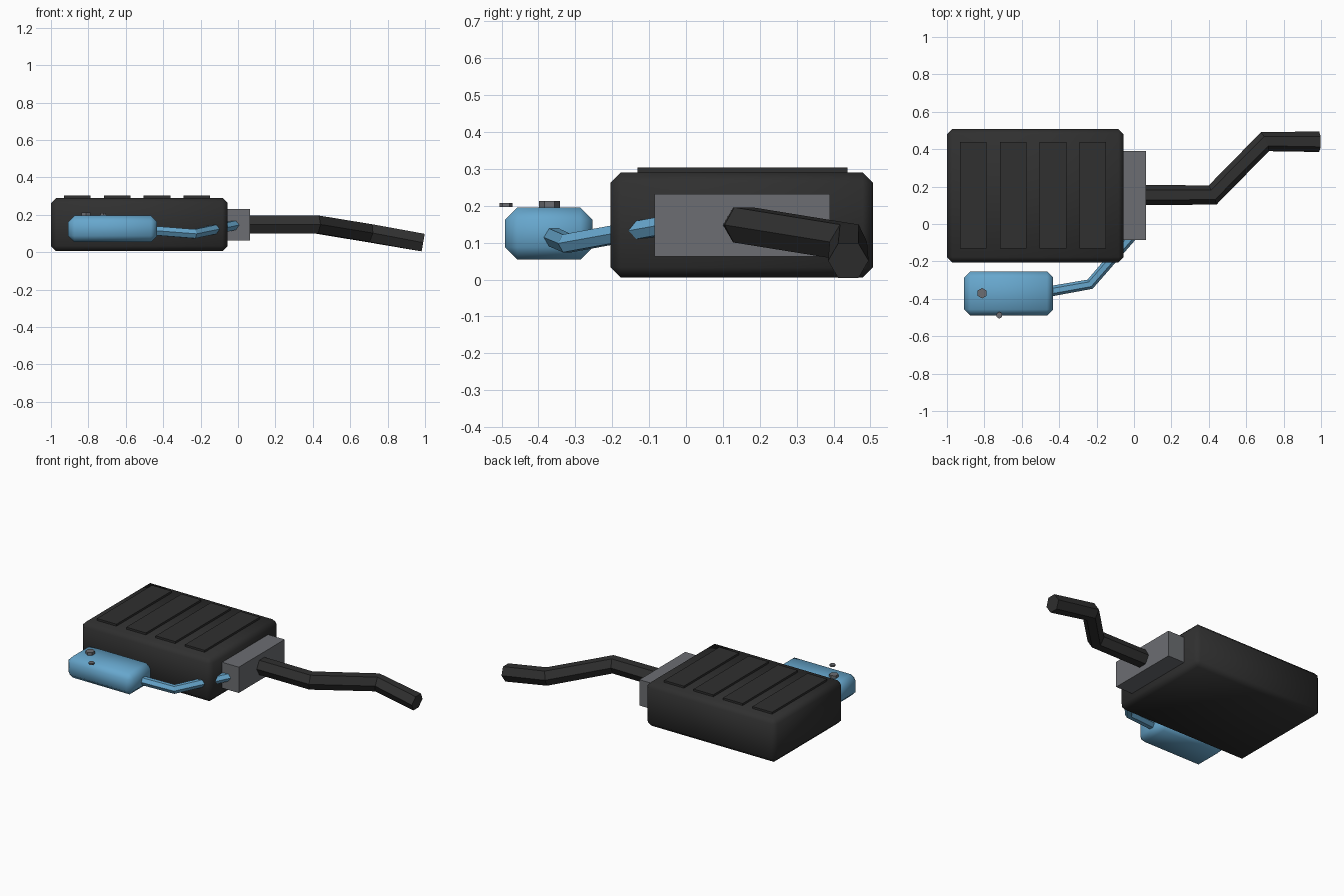
import bpy, bmesh, math
from mathutils import Vector

if "Cube" in bpy.data.objects:
    bpy.data.objects.remove(bpy.data.objects["Cube"], do_unlink=True)


def material(name, rgb):
    m = bpy.data.materials.new(name)
    m.use_nodes = True
    color = (*rgb, 1)
    m.diffuse_color = color
    m.node_tree.nodes["Principled BSDF"].inputs["Base Color"].default_value = color
    return m


BLACK = material("black plastic", (0.029, 0.029, 0.029))
GREY = material("grey metal", (0.15, 0.155, 0.168))
BLUE = material("blue plastic", (0.135, 0.385, 0.61))


def finish(name, bm, mat, smooth=False):
    bmesh.ops.recalc_face_normals(bm, faces=bm.faces)
    mesh = bpy.data.meshes.new(name)
    for f in bm.faces:
        f.smooth = smooth
    bm.to_mesh(mesh)
    bm.free()
    mesh.materials.append(mat)
    ob = bpy.data.objects.new(name, mesh)
    bpy.context.scene.collection.objects.link(ob)
    return ob


def box(name, lo, hi, mat, bevel=0):
    bm = bmesh.new()
    bmesh.ops.create_cube(bm, size=1)
    lo, hi = Vector(lo), Vector(hi)
    for v in bm.verts:
        v.co = (lo + hi) / 2 + v.co * (hi - lo)
    if bevel:
        bmesh.ops.bevel(bm, geom=bm.edges[:], offset=bevel, segments=1,
                        affect='EDGES', profile=0.5)
    return finish(name, bm, mat, bevel > 0)


def knob(name, x, y, bottom, top, radius):
    # six-sided disc with a corner facing the front
    bm = bmesh.new()
    bmesh.ops.create_cone(bm, cap_ends=True, segments=6, radius1=radius,
                          radius2=radius, depth=top - bottom)
    bmesh.ops.translate(bm, verts=bm.verts, vec=(x, y, (top + bottom) / 2))
    return finish(name, bm, GREY)


def cable(name, points, radius, mat):
    # hexagonal section swept along the points, square to the mean direction
    pts = [Vector(p) for p in points]
    dirs = [(b - a).normalized() for a, b in zip(pts, pts[1:])]
    bm = bmesh.new()
    rings = []
    for i, p in enumerate(pts):
        t = (dirs[max(i - 1, 0)] + dirs[min(i, len(dirs) - 1)]).normalized()
        side = Vector((0, 0, 1)).cross(t).normalized()
        up = t.cross(side)
        rings.append([bm.verts.new(p + radius * (side * math.cos(a) + up * math.sin(a)))
                      for a in (math.tau * k / 6 for k in range(6))])
    for a, b in zip(rings, rings[1:]):
        for k in range(6):
            n = (k + 1) % 6
            bm.faces.new((a[k], a[n], b[n], b[k]))
    bm.faces.new(rings[0])
    bm.faces.new(rings[-1])
    return finish(name, bm, mat)


# Main casing with raised ribs on top
box("casing", (-1, -0.205, 0.005), (-0.055, 0.507, 0.29), BLACK, 0.028)
for i in range(4):
    x = -0.93 + i * 0.213
    box(f"top_rib_{i + 1}", (x, -0.132, 0.28), (x + 0.142, 0.438, 0.303), BLACK)

# Connector block and main cable
box("connector_block", (-0.08, -0.085, 0.063), (0.065, 0.39, 0.232), GREY)
cable("main_cable", [(0.03, 0.155, 0.148), (0.42, 0.155, 0.148),
                     (0.70, 0.44, 0.102), (0.99, 0.44, 0.051)], 0.055, BLACK)

# Side module with its knobs and thin cable
box("side_module", (-0.908, -0.49, 0.054), (-0.432, -0.253, 0.195), BLUE, 0.033)
knob("large_knob", -0.812, -0.37, 0.19, 0.213, 0.028)
knob("small_knob", -0.72, -0.488, 0.197, 0.208, 0.018)
cable("thin_cable", [(-0.46, -0.362, 0.116), (-0.235, -0.322, 0.098),
                     (-0.01, -0.062, 0.146)], 0.028, BLUE)
